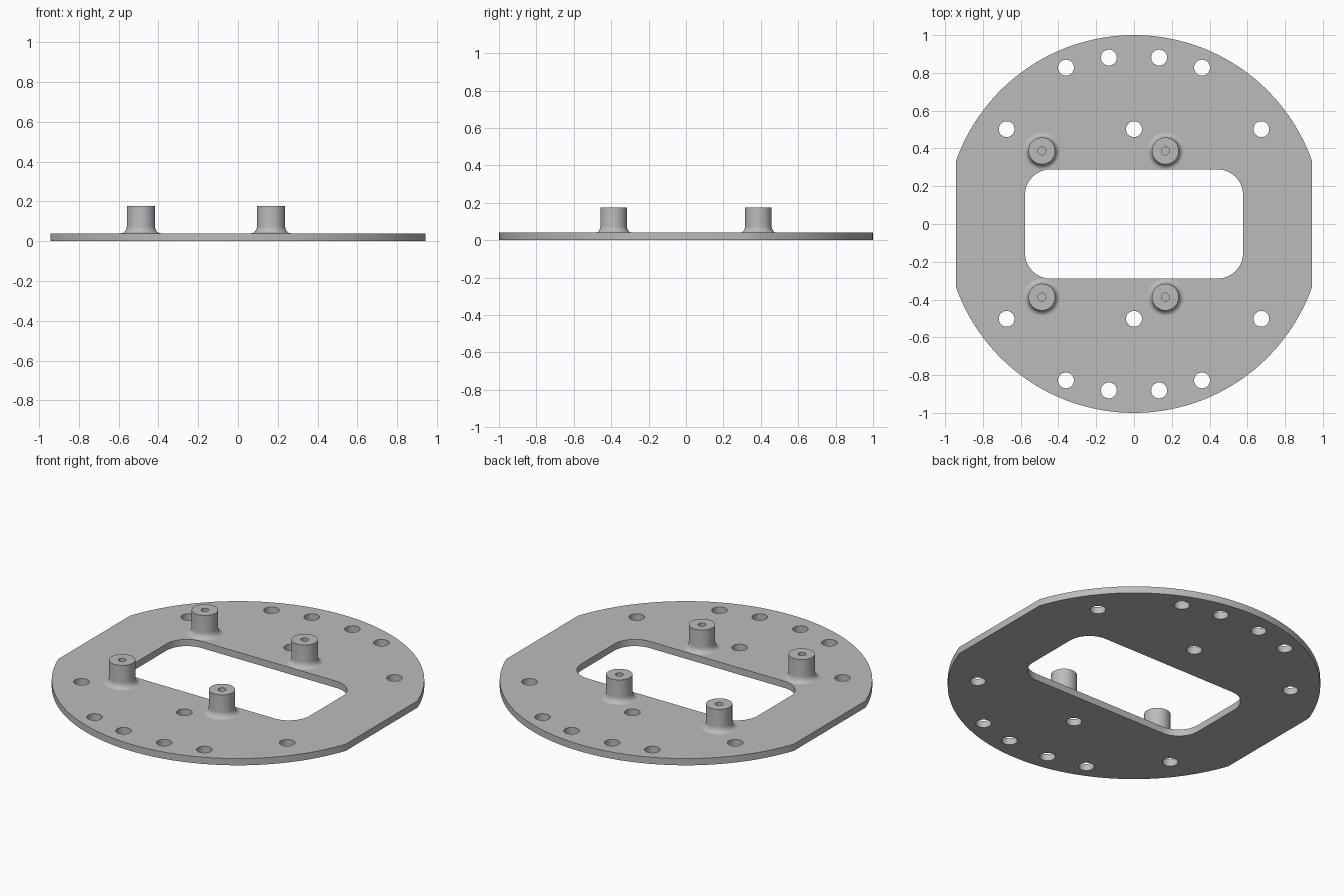
import bpy, bmesh, math
from math import cos, sin, pi

cube = bpy.data.objects.get("Cube")
if cube:
    bpy.data.objects.remove(cube, do_unlink=True)

THICK = 0.04
FLAT_X = 0.942
POST_TOP = 0.176

grey = bpy.data.materials.new("plain grey")
grey.use_nodes = True
grey.diffuse_color = (0.5, 0.5, 0.5, 1)
grey.node_tree.nodes["Principled BSDF"].inputs["Base Color"].default_value = grey.diffuse_color


def arc(cx, cy, r, start, end, n):
    """Points along an arc, both ends included."""
    return [(cx + r * cos(start + (end - start) * i / n),
             cy + r * sin(start + (end - start) * i / n)) for i in range(n + 1)]


def circle(cx, cy, r, n=32):
    return arc(cx, cy, r, 0, 2 * pi, n)[:-1]


def clean(obj):
    """Weld, orient the faces outward and smooth the round walls."""
    bm = bmesh.new()
    bm.from_mesh(obj.data)
    bmesh.ops.remove_doubles(bm, verts=bm.verts, dist=0.0001)
    bmesh.ops.recalc_face_normals(bm, faces=bm.faces)
    bm.to_mesh(obj.data)
    bm.free()
    bpy.ops.object.select_all(action='DESELECT')
    obj.select_set(True)
    bpy.context.view_layer.objects.active = obj
    bpy.ops.object.shade_smooth_by_angle(angle=math.radians(30))


# Plate outline: a disc with two flat sides
a = math.acos(FLAT_X)
loops = [arc(0, 0, 1, a, pi - a, 64) + arc(0, 0, 1, pi + a, 2 * pi - a, 64)]

# Rounded rectangular window
hx, hy, r = 0.577, 0.289, 0.135
window = []
for k, (sx, sy) in enumerate([(1, 1), (-1, 1), (-1, -1), (1, -1)]):
    window += arc(sx * (hx - r), sy * (hy - r), r, k * pi / 2, (k + 1) * pi / 2, 12)
loops.append(window)

# Bolt holes, mirrored front to back
for x, y in [(0.36, 0.828), (0.133, 0.881), (0.674, 0.502)]:
    loops += [circle(sx * x, sy * y, 0.042) for sx in (-1, 1) for sy in (-1, 1)]
loops += [circle(0, sy * 0.502, 0.042) for sy in (-1, 1)]

curve = bpy.data.curves.new("plate", 'CURVE')
curve.dimensions = '2D'
curve.fill_mode = 'BOTH'
curve.extrude = THICK / 2
for pts in loops:
    spline = curve.splines.new('POLY')
    spline.points.add(len(pts) - 1)
    for p, (x, y) in zip(spline.points, pts):
        p.co = (x, y, 0, 1)
    spline.use_cyclic_u = True
curve.materials.append(grey)
plate = bpy.data.objects.new("plate", curve)
bpy.context.collection.objects.link(plate)
plate.location.z = THICK / 2
bpy.ops.object.select_all(action='DESELECT')
plate.select_set(True)
bpy.context.view_layer.objects.active = plate
bpy.ops.object.convert(target='MESH')
clean(bpy.context.view_layer.objects.active)

# Post: turned profile with a flared foot and a blind screw hole
post_r, flare, rise, bore = 0.071, 0.028, 0.035, 0.021
profile = [(0, THICK / 2), (0.09, THICK / 2)]
profile += [(post_r + flare * (1 - sin(t)), THICK + rise * (1 - cos(t)))
            for t in (i * pi / 16 for i in range(9))]
profile += [(post_r, POST_TOP), (bore, POST_TOP), (bore, THICK + 0.01), (0, THICK + 0.01)]

bm = bmesh.new()
verts = [bm.verts.new((x, 0, z)) for x, z in profile]
edges = [bm.edges.new(pair) for pair in zip(verts, verts[1:])]
bmesh.ops.spin(bm, geom=verts + edges, cent=(0, 0, 0), axis=(0, 0, 1),
               angle=2 * pi, steps=40, use_merge=True)
mesh = bpy.data.meshes.new("post")
bm.to_mesh(mesh)
bm.free()
mesh.materials.append(grey)

for side, x in (("right", -0.488), ("left", 0.166)):
    for end, y in (("front", -0.387), ("back", 0.387)):
        post = bpy.data.objects.new(f"{end}_{side}_post", mesh.copy())
        bpy.context.collection.objects.link(post)
        post.location = (x, y, 0)
        clean(post)
